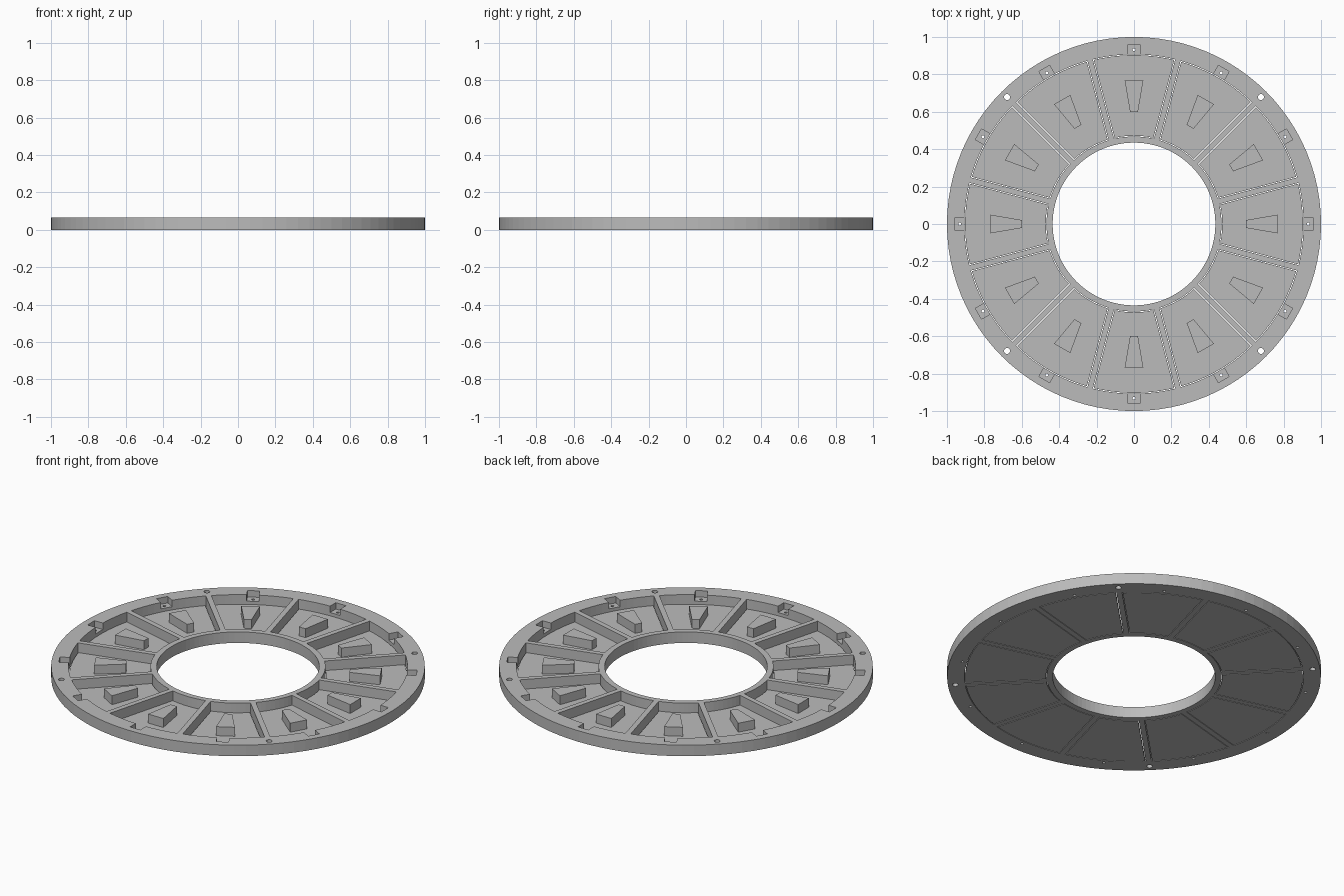
import bpy, bmesh
from math import sin, cos, asin, pi, tau

old = bpy.data.objects.get("Cube")
if old:
    bpy.data.objects.remove(old, do_unlink=True)

COUNT = 12
HEIGHT = 0.065
FLOOR = 0.01

grey = bpy.data.materials.new("mid_grey")
grey.use_nodes = True
grey.diffuse_color = (0.5, 0.5, 0.5, 1)
grey.node_tree.nodes["Principled BSDF"].inputs["Base Color"].default_value = (0.5, 0.5, 0.5, 1)


def arc(radius, start, end, steps):
    return [(radius * cos(start + (end - start) * i / steps),
             radius * sin(start + (end - start) * i / steps)) for i in range(steps + 1)]


def circle(radius, steps, cx=0.0):
    return [(cx + x, y) for x, y in arc(radius, 0, tau, steps)[:-1]]


def sector(inner, outer, rib):
    """Wedge outline along +x whose sides stay parallel to the ribs."""
    half = pi / COUNT
    a_out = half - asin(rib / outer)
    a_in = half - asin(rib / inner)
    return arc(outer, -a_out, a_out, 12) + arc(inner, a_in, -a_in, 8)


def trapezoid(r0, w0, r1, w1):
    return [(r0, -w0), (r1, -w1), (r1, w1), (r0, w0)]


def prisms(name, outline, z0, z1, angles=(0.0,)):
    """Extrude an outline from z0 to z1, once for each angle about z."""
    bm = bmesh.new()
    for a in angles:
        pts = [(x * cos(a) - y * sin(a), x * sin(a) + y * cos(a)) for x, y in outline]
        low = [bm.verts.new((x, y, z0)) for x, y in pts]
        high = [bm.verts.new((x, y, z1)) for x, y in pts]
        bm.faces.new(low[::-1])
        bm.faces.new(high)
        for i in range(len(pts)):
            j = (i + 1) % len(pts)
            bm.faces.new((low[i], low[j], high[j], high[i]))
    bmesh.ops.recalc_face_normals(bm, faces=bm.faces)
    mesh = bpy.data.meshes.new(name)
    bm.to_mesh(mesh)
    bm.free()
    mesh.materials.append(grey)
    obj = bpy.data.objects.new(name, mesh)
    bpy.context.collection.objects.link(obj)
    return obj


def cut(target, cutter):
    cutter.hide_render = True
    mod = target.modifiers.new("cut", 'BOOLEAN')
    mod.operation = 'DIFFERENCE'
    mod.solver = 'EXACT'
    mod.object = cutter
    bpy.context.view_layer.objects.active = target
    bpy.ops.object.modifier_apply(modifier=mod.name)
    bpy.data.objects.remove(cutter, do_unlink=True)


spokes = [i * tau / COUNT for i in range(COUNT)]
corners = [pi / 4 + i * pi / 2 for i in range(4)]

# Ring frame with wedge openings, leaving the ribs
frame = prisms("ring_frame", circle(1.0, 96), 0, HEIGHT)
cut(frame, prisms("bore_cutter", circle(0.435, 96), -0.1, 0.2))
cut(frame, prisms("opening_cutter", sector(0.468, 0.907, 0.015), -0.1, 0.2, spokes))

# Notches in the rim, their pin holes and the four mounting holes
cut(frame, prisms("notch_cutter", trapezoid(0.88, 0.033, 0.96, 0.033), 0.027, 0.2, spokes))
cut(frame, prisms("pin_hole_cutter", circle(0.008, 12, 0.932), -0.1, 0.2, spokes))
cut(frame, prisms("mount_hole_cutter", circle(0.016, 16, 0.96), -0.1, 0.2, corners))

# Floor plates set into the openings with a narrow clearance
prisms("floor_plates", sector(0.472, 0.903, 0.019), 0, FLOOR, spokes)

# Tapered block standing on each plate
prisms("tapered_blocks", trapezoid(0.6, 0.021, 0.768, 0.05), FLOOR - 0.002, HEIGHT - 0.002, spokes)
